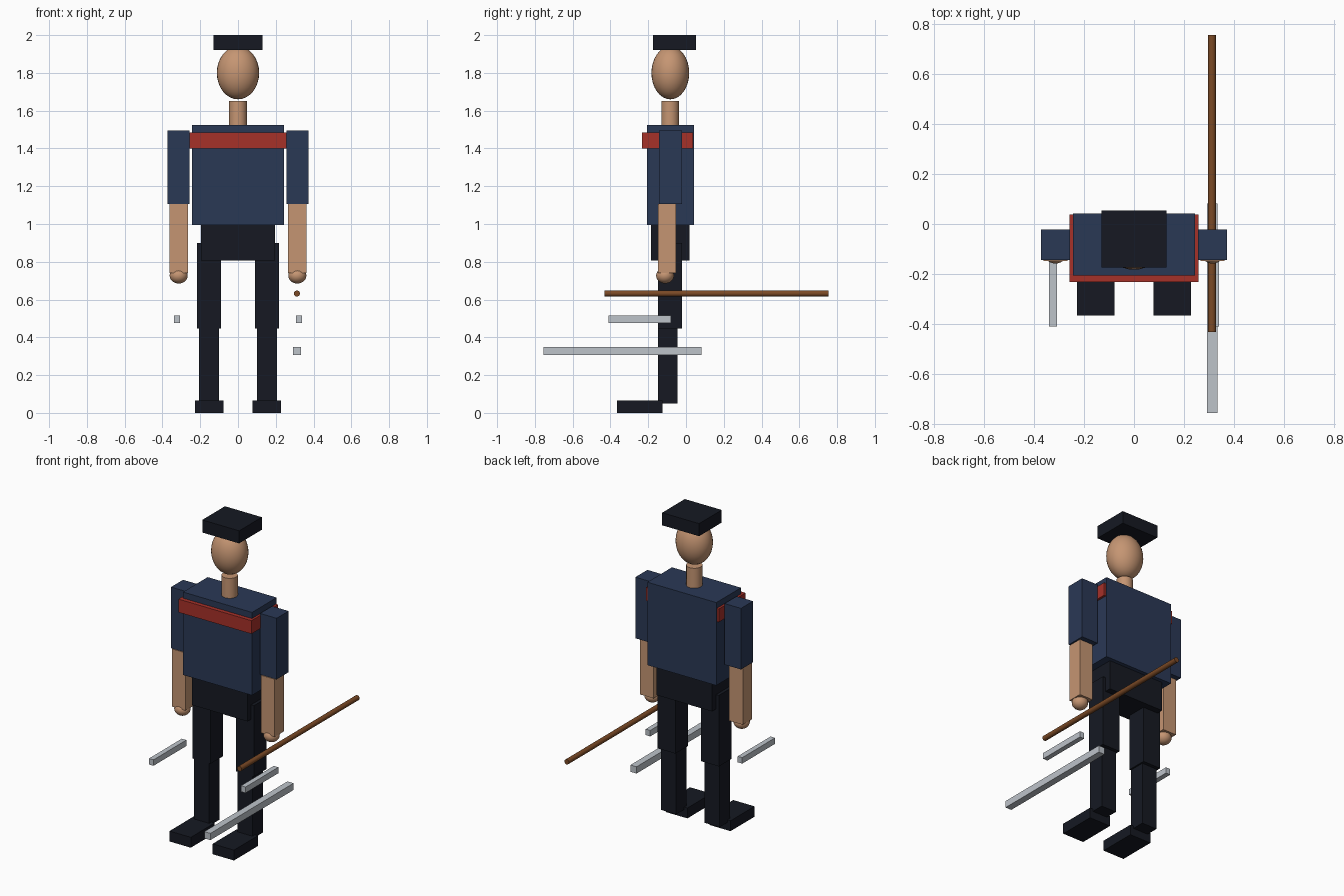
import bpy, math

if "Cube" in bpy.data.objects:
    bpy.data.objects.remove(bpy.data.objects["Cube"])


def material(name, r, g, b):
    # colours given as 0-255 screen values
    m = bpy.data.materials.new(name)
    m.diffuse_color = (*[(c / 255) ** 2.2 for c in (r, g, b)], 1)
    m.use_nodes = True
    m.node_tree.nodes["Principled BSDF"].inputs["Base Color"].default_value = m.diffuse_color
    return m


NAVY = material("navy_cloth", 46, 59, 86)
DARK = material("dark_cloth", 28, 31, 39)
SKIN = material("skin", 196, 148, 114)
RED = material("red_trim", 165, 52, 45)
WOOD = material("wood", 122, 75, 42)
STEEL = material("steel", 188, 194, 201)


def finish(name, mat, smooth=False):
    o = bpy.context.object
    o.name = name
    bpy.ops.object.transform_apply(location=False, rotation=True, scale=True)
    o.data.materials.append(mat)
    if smooth:
        bpy.ops.object.shade_smooth_by_angle(angle=math.radians(40))
    return o


def box(name, x, y, z, mat):
    # x, y, z are (min, max) ranges
    bpy.ops.mesh.primitive_cube_add(size=1, location=[(a + b) / 2 for a, b in (x, y, z)])
    bpy.context.object.scale = [b - a for a, b in (x, y, z)]
    return finish(name, mat)


def ellipsoid(name, loc, radii, mat):
    bpy.ops.mesh.primitive_uv_sphere_add(segments=32, ring_count=16, radius=1, location=loc)
    bpy.context.object.scale = radii
    return finish(name, mat, True)


def rod(name, loc, radius, length, mat, tilt=0):
    bpy.ops.mesh.primitive_cylinder_add(vertices=24, radius=radius, depth=length,
                                        location=loc, rotation=(tilt, 0, 0))
    return finish(name, mat, True)


# Head, hat and neck
box("hat", (-.13, .13), (-.174, .054), (1.92, 2), DARK)
ellipsoid("head", (0, -.083, 1.80), (.112, .1, .14), SKIN)
rod("neck", (0, -.084, 1.583), .047, .134, SKIN)

# Torso
box("torso", (-.243, .243), (-.206, .042), (.995, 1.523), NAVY)
box("chest_band", (-.257, .257), (-.232, .037), (1.4, 1.484), RED)
box("pelvis", (-.196, .196), (-.184, .018), (.808, .995), DARK)

# Arms, legs and wrist blades on both sides
for side, s in (("left", 1), ("right", -1)):
    def limb(part, cx, half, y, z, mat):
        box(f"{side}_{part}", (s * cx - half, s * cx + half), y, z, mat)

    limb("upper_arm", .314, .058, (-.143, -.022), (1.107, 1.496), NAVY)
    limb("forearm", .314, .048, (-.148, -.054), (.74, 1.107), SKIN)
    ellipsoid(f"{side}_hand", (s * .314, -.111, .727), (.048, .047, .042), SKIN)
    limb("thigh", .153, .063, (-.148, -.022), (.448, .9), DARK)
    limb("shin", .153, .053, (-.148, -.044), (.05, .448), DARK)
    limb("foot", .152, .075, (-.365, -.124), (0, .066), DARK)
    limb("short_blade", .324, .016, (-.41, -.08), (.477, .515), STEEL)

# Long weapons beside the left hand
box("long_blade", (.291, .334), (-.755, .082), (.307, .35), STEEL)
rod("wooden_staff", (.312, .162, .632), .016, 1.186, WOOD, math.radians(90))
